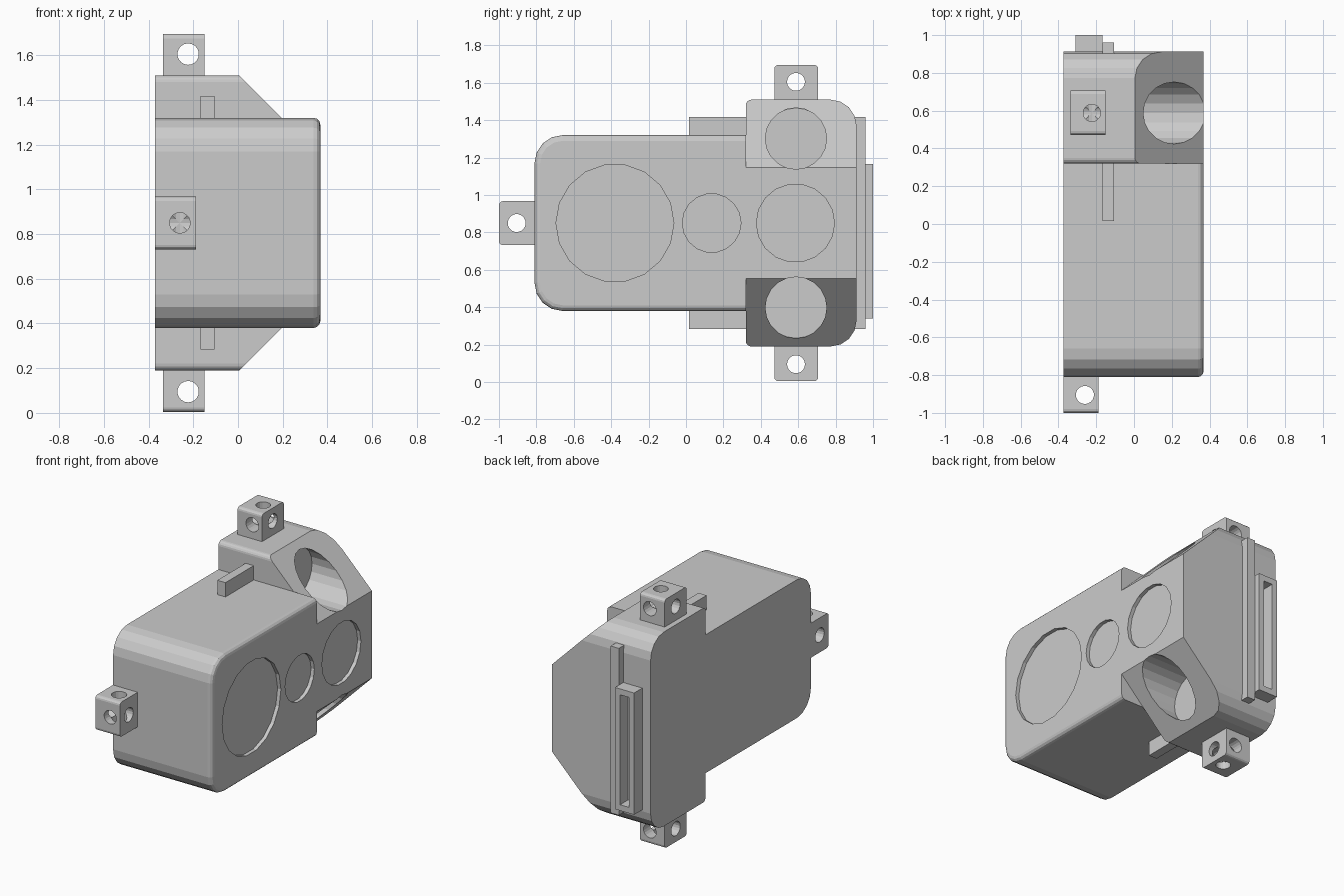
import bpy, bmesh
from math import sin, cos, pi
from mathutils import Matrix, Vector

if "Cube" in bpy.data.objects:
    bpy.data.objects.remove(bpy.data.objects["Cube"])

MID = 0.85  # height of the mirror plane between top and bottom


def finish(name, bm):
    bmesh.ops.recalc_face_normals(bm, faces=bm.faces)
    me = bpy.data.meshes.new(name)
    bm.to_mesh(me)
    bm.free()
    ob = bpy.data.objects.new(name, me)
    bpy.context.collection.objects.link(ob)
    return ob


def slab(x0, x1, y0, y1, z0, z1, radii=(0, 0, 0, 0), seg=4):
    """Rounded y-z rectangle extruded along x; radii: front-low, back-low, back-top, front-top."""
    corners = [(y0, z0, 1, 1, pi), (y1, z0, -1, 1, 1.5 * pi),
               (y1, z1, -1, -1, 0), (y0, z1, 1, -1, 0.5 * pi)]
    pts = []
    for (y, z, sy, sz, a), r in zip(corners, radii):
        n = seg if r else 0
        for i in range(n + 1):
            t = a + (pi / 2 * i / n if n else 0)
            pts.append((y + sy * r + r * cos(t), z + sz * r + r * sin(t)))
    bm = bmesh.new()
    f = bm.faces.new([bm.verts.new((x0, y, z)) for y, z in pts])
    ext = bmesh.ops.extrude_face_region(bm, geom=[f])["geom"]
    bmesh.ops.translate(bm, vec=(x1 - x0, 0, 0),
                        verts=[v for v in ext if isinstance(v, bmesh.types.BMVert)])
    if not any(g.normal.x < -0.9 for g in bm.faces) and len(bm.faces) < len(pts) + 2:
        bm.faces.new([v for v in bm.verts if abs(v.co.x - x0) < 1e-5])
    bmesh.ops.recalc_face_normals(bm, faces=bm.faces)
    return bm


def drill(axis, centre, r, depth, n=18):
    """Cylinder cutter centred on a point, running along the named axis."""
    rot = {"x": Matrix.Rotation(pi / 2, 4, "Y"), "y": Matrix.Rotation(pi / 2, 4, "X"),
           "z": Matrix()}[axis]
    bm = bmesh.new()
    bmesh.ops.create_cone(bm, cap_ends=True, segments=n, radius1=r, radius2=r,
                          depth=depth, matrix=Matrix.Translation(centre) @ rot)
    return finish("cutter", bm)


def cut(ob, cutters):
    for c in cutters:
        c.hide_render = True
        m = ob.modifiers.new("cut", "BOOLEAN")
        m.operation, m.solver, m.object = "DIFFERENCE", "EXACT", c
    dg = bpy.context.evaluated_depsgraph_get()
    me = bpy.data.meshes.new_from_object(ob.evaluated_get(dg))
    ob.modifiers.clear()
    ob.data = me
    for c in cutters:
        bpy.data.objects.remove(c)


X = 0.368

# Long front housing with softened edge around its right face
bm = slab(-0.372, X, -0.81, 0.32, 0.38, 1.32, (0.15, 0, 0, 0.15))
rim = [e for e in bm.edges
       if all(abs(v.co.x - X) < 1e-4 for v in e.verts)
       and not all(abs(v.co.y - 0.32) < 1e-4 for v in e.verts)]
bmesh.ops.bevel(bm, geom=rim, offset=0.03, segments=3, profile=0.5, affect="EDGES")
housing = finish("front_housing", bm)
cut(housing, [drill("x", (X, -0.38, MID), 0.315, 0.05),
              drill("x", (X, 0.137, MID), 0.157, 0.05)])

# Tall rear housing with sloped shoulders
bm = slab(-0.372, X, 0.32, 0.912, 0.19, 1.51, (0.03, 0.14, 0.14, 0.03))
for s in (1, -1):
    res = bmesh.ops.bisect_plane(bm, geom=bm.verts[:] + bm.edges[:] + bm.faces[:],
                                 plane_co=(0.005, 0, MID + s * 0.66),
                                 plane_no=Vector((1, 0, s)).normalized(), clear_outer=True)
    edges = [e for e in res["geom_cut"] if isinstance(e, bmesh.types.BMEdge)]
    bmesh.ops.contextual_create(bm, geom=edges)
rear = finish("rear_housing", bm)
cut(rear, [drill("x", (X, 0.585, MID), 0.209, 0.05)]
    + [drill("x", (0.53, 0.588, MID + s * 0.452), 0.164, 1.0, 20) for s in (1, -1)])

# Drilled mounting lugs above and below
for s, name in ((1, "top_lug"), (-1, "bottom_lug")):
    za, zb = sorted((MID + s * 0.62, MID + s * 0.845))
    r = (0, 0, 0.02, 0.02) if s > 0 else (0.02, 0.02, 0, 0)
    lug = finish(name, slab(-0.335, -0.15, 0.472, 0.707, za, zb, r, 3))
    c = (-0.223, 0.588, MID + s * 0.755)
    cut(lug, [drill("x", c, 0.048, 1), drill("y", c, 0.048, 1),
              drill("z", (c[0], c[1], c[2] + s * 0.1), 0.046, 0.2)])

# Drilled mounting lug on the front
lug = finish("front_lug", slab(-0.372, -0.187, -1.0, -0.8, 0.732, 0.967, (0.02, 0, 0, 0.02), 3))
c = (-0.26, -0.905, MID)
cut(lug, [drill("x", c, 0.048, 1), drill("z", c, 0.048, 1),
          drill("y", (c[0], c[1] - 0.1, c[2]), 0.046, 0.2)])

# Thin rib standing proud of the top, bottom and back
finish("rib_plate", slab(-0.167, -0.106, 0.017, 0.96, 0.283, 1.417))

# Slotted frame on the back
frame = finish("slot_frame", slab(-0.31, -0.167, 0.90, 1.0, 0.34, 1.167))
cut(frame, [finish("cutter", slab(-0.272, -0.205, 0.914, 1.1, 0.38, 1.127))])
